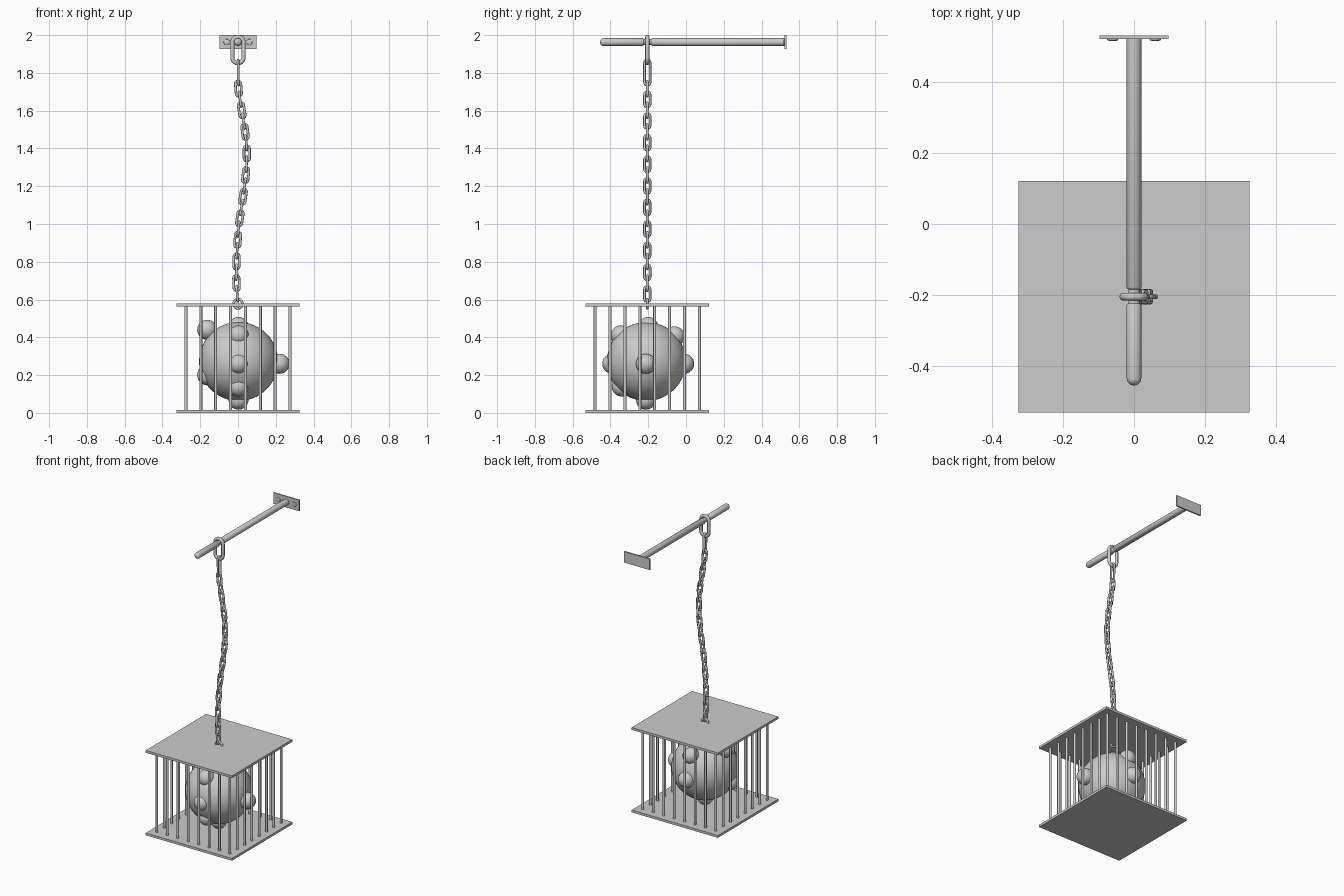
import bpy, bmesh, math
from mathutils import Matrix, Vector

if "Cube" in bpy.data.objects:
    bpy.data.objects.remove(bpy.data.objects["Cube"])

CY = -0.205          # centre line of chain and cage
ROD_Z = 1.963


def finish(name, bm, smooth=True):
    bmesh.ops.recalc_face_normals(bm, faces=bm.faces)
    me = bpy.data.meshes.new(name)
    bm.to_mesh(me)
    bm.free()
    ob = bpy.data.objects.new(name, me)
    bpy.context.collection.objects.link(ob)
    if smooth:
        bpy.context.view_layer.objects.active = ob
        bpy.ops.object.select_all(action='DESELECT')
        ob.select_set(True)
        bpy.ops.object.shade_smooth_by_angle(angle=math.radians(40))
    return ob


def box(name, centre, size):
    bm = bmesh.new()
    bmesh.ops.create_cube(bm, size=1, matrix=Matrix.Translation(centre) @ Matrix.Diagonal((*size, 1)))
    return finish(name, bm, False)


def add_link(bm, mat, half_len, half_wid, r, n=24, m=10):
    """Stadium shaped link lying in its local xz plane."""
    major = half_wid - r
    straight = half_len - half_wid
    rings = []
    for half in (0, 1):
        for i in range(n // 2 + 1):
            a = math.pi * half + math.pi * i / (n // 2)
            out = Vector((math.cos(a), 0, math.sin(a)))
            c = out * major + Vector((0, 0, straight if half == 0 else -straight))
            rings.append([bm.verts.new(mat @ (c + out * r * math.cos(t) + Vector((0, r * math.sin(t), 0))))
                          for t in (2 * math.pi * j / m for j in range(m))])
    k = len(rings)
    for i in range(k):
        a, b = rings[i], rings[(i + 1) % k]
        for j in range(m):
            bm.faces.new((a[j], b[j], b[(j + 1) % m], a[(j + 1) % m]))


def lathe_y(name, profile, x, z, seg=24):
    """Turn (radius, y) points about an axis along y, capping both ends."""
    bm = bmesh.new()
    rings = [[bm.verts.new((x + r * math.cos(2 * math.pi * j / seg), y, z + r * math.sin(2 * math.pi * j / seg)))
              for j in range(seg)] for r, y in profile]
    for a, b in zip(rings, rings[1:]):
        for j in range(seg):
            bm.faces.new((a[j], a[(j + 1) % seg], b[(j + 1) % seg], b[j]))
    bm.faces.new(rings[0])
    bm.faces.new(rings[-1])
    return finish(name, bm)


# wall plate with two bolts
box("wall_plate", (0, 0.526, ROD_Z), (0.195, 0.01, 0.075))
for side, x in (("left", -0.06), ("right", 0.06)):
    lathe_y("bolt_" + side, [(0.009, 0.516), (0.015, 0.518), (0.017, 0.523)], x, ROD_Z, 16)

# rod with a rounded tip and a groove for the ring
R = 0.0205
tip = [(R * math.sin(a), -0.455 + R - R * math.cos(a))
       for a in (math.pi / 2 * i / 8 for i in range(9))]
tip[0] = (0.0008, -0.455)
lathe_y("rod", tip + [(R, -0.229), (0.0185, -0.226), (0.016, -0.224), (0.016, -0.184),
                      (0.0185, -0.182), (R, -0.179), (R, 0.522)], 0, ROD_Z)

# hanging ring around the rod
bm = bmesh.new()
add_link(bm, Matrix.Translation((0, CY, 1.921)), 0.08, 0.041, 0.011, 32, 12)
finish("hanging_ring", bm)

# chain following a gentle sway
SWAY = [(0.55, 0.0), (0.7, -0.009), (0.8, -0.008), (0.9, -0.003), (1.0, 0.005), (1.1, 0.02), (1.2, 0.035),
        (1.3, 0.045), (1.4, 0.047), (1.5, 0.036), (1.6, 0.02), (1.72, 0.002), (1.9, 0.0)]


def sway(z):
    for (z0, x0), (z1, x1) in zip(SWAY, SWAY[1:]):
        if z <= z1:
            return x0 + (x1 - x0) * (z - z0) / (z1 - z0)
    return 0.0


bm = bmesh.new()
COUNT = 21
for i in range(COUNT):
    z = 1.774 - 0.0572 * i
    half = 0.047
    if i == 0:               # first link reaches up into the ring
        z, half = 1.802, 0.073
    tilt = math.atan2(sway(z + 0.04) - sway(z - 0.04), 0.08)
    mat = Matrix.Translation((sway(z), CY, z)) @ Matrix.Rotation(tilt, 4, 'Y')
    if i % 2 == 0:
        mat = mat @ Matrix.Rotation(math.pi / 2, 4, 'Z')
    add_link(bm, mat, half, 0.0215, 0.0068)
finish("chain", bm)

# staple on the cage lid
bm = bmesh.new()
add_link(bm, Matrix.Translation((0, CY, 0.578)), 0.031, 0.03, 0.007)
finish("lid_staple", bm)

# cage floor and lid
box("cage_floor", (0, CY, 0.008), (0.652, 0.652, 0.016))
box("cage_lid", (0, CY, 0.572), (0.652, 0.652, 0.016))

# cage bars around the square
bm = bmesh.new()
N, E = 8, 0.276
for i in range(N):
    for j in range(N):
        if i in (0, N - 1) or j in (0, N - 1):
            x, y = (-E + 2 * E * k / (N - 1) for k in (i, j))
            bmesh.ops.create_cone(bm, cap_ends=True, segments=12, radius1=0.008, radius2=0.008, depth=0.556,
                                  matrix=Matrix.Translation((x, CY + y, 0.29)))
finish("cage_bars", bm)


def sphere(bm, centre, r, u, v):
    bmesh.ops.create_uvsphere(bm, u_segments=u, v_segments=v, radius=r, matrix=Matrix.Translation(centre))


# studded ball
bm = bmesh.new()
sphere(bm, (0.003, -0.21, 0.272), 0.209, 48, 32)
finish("ball", bm)

bm = bmesh.new()
for c in [(0.22, -0.212, 0.26), (0.003, -0.39, 0.26), (0.003, -0.01, 0.26),
          (0.003, -0.2, 0.455), (0.003, -0.212, 0.07),
          (0.003, -0.345, 0.41), (0.003, -0.06, 0.405), (0.003, -0.34, 0.14),
          (-0.163, -0.205, 0.44), (-0.163, -0.24, 0.2)]:
    sphere(bm, c, 0.053, 24, 16)
finish("ball_studs", bm)
